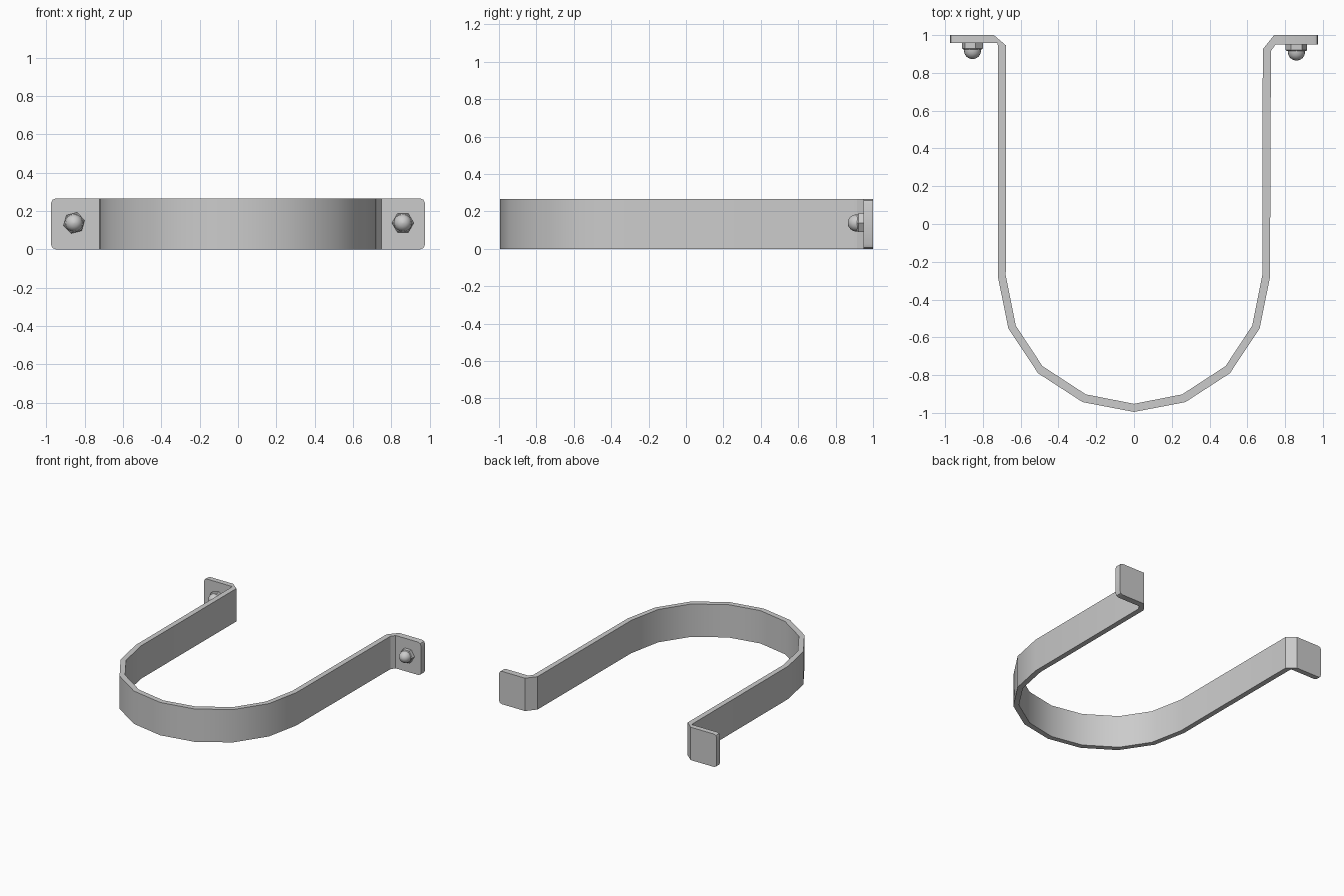
import bpy, bmesh, math

if "Cube" in bpy.data.objects:
    bpy.data.objects.remove(bpy.data.objects["Cube"])

H = 0.266  # strap width (height in z)


def finish(name, bm, angle=30):
    bmesh.ops.recalc_face_normals(bm, faces=bm.faces[:])
    me = bpy.data.meshes.new(name)
    bm.to_mesh(me)
    bm.free()
    ob = bpy.data.objects.new(name, me)
    bpy.context.collection.objects.link(ob)
    bpy.ops.object.select_all(action='DESELECT')
    ob.select_set(True)
    bpy.context.view_layer.objects.active = ob
    bpy.ops.object.shade_smooth_by_angle(angle=math.radians(angle))
    return ob


def lathe(name, x, y, z, profile, sides, turn=0.0):
    """Revolve (radius, depth) pairs about an axis pointing to -y."""
    bm = bmesh.new()
    rings = []
    for r, d in profile:
        rings.append([bm.verts.new((x + r * math.cos(turn + math.tau * i / sides), y - d,
                                    z + r * math.sin(turn + math.tau * i / sides)))
                      for i in range(sides)])
    for a, b in zip(rings, rings[1:]):
        for i in range(sides):
            j = (i + 1) % sides
            bm.faces.new((a[i], a[j], b[j], b[i]))
    bm.faces.new(rings[0])
    bm.faces.new(rings[-1])
    return finish(name, bm)


# Strap: paired (inner, outer) plan points, mirrored about the low point
arc = [((0.255, -0.902), (0.272, -0.943)),
       ((0.485, -0.752), (0.508, -0.79)),
       ((0.626, -0.538), (0.665, -0.553)),
       ((0.679, -0.272), (0.72, -0.282))]
left_end = [((0.677, 0.945), (0.72, 0.93)),
            ((0.742, 1.0), (0.722, 0.957)),
            ((0.975, 1.0), (0.975, 0.957))]
right_end = [((0.682, 0.925), (0.725, 0.915)),
             ((0.742, 1.0), (0.748, 0.949)),
             ((0.975, 1.0), (0.975, 0.949))]
left = [((-a[0], a[1]), (-b[0], b[1])) for a, b in arc + left_end]
path = left[::-1] + [((0, -0.952), (0, -0.995))] + arc + right_end

bm = bmesh.new()
loops = [[bm.verts.new((*p, z)) for p, z in ((a, 0), (b, 0), (b, H), (a, H))]
         for a, b in path]
for s, t in zip(loops, loops[1:]):
    for i in range(4):
        j = (i + 1) % 4
        bm.faces.new((s[i], s[j], t[j], t[i]))
bm.faces.new(loops[0])
bm.faces.new(loops[-1])
# Rounded flange corners
corners = [e for e in bm.edges
           if all(abs(v.co.x) > 0.97 for v in e.verts)
           and abs(e.verts[0].co.z - e.verts[1].co.z) < 1e-4]
bmesh.ops.bevel(bm, geom=corners, offset=0.025, segments=2, profile=0.5, affect='EDGES')
finish("strap", bm)

# Hex nuts with domed caps
R = 0.046
dome = [(R, 0.0), (R, 0.012)]
dome += [(R * math.cos(t), 0.012 + R * math.sin(t))
         for t in (math.radians(a) for a in (22, 44, 66, 86))]
for side, x, y, turn in (("left", -0.855, 0.957, 0.25), ("right", 0.86, 0.949, 0.0)):
    lathe(side + "_hex_nut", x, y + 0.004, 0.138,
          [(0.057, 0.0), (0.057, 0.032), (0.05, 0.038)], 6, turn)
    lathe(side + "_domed_cap", x, y - 0.026, 0.138, dome, 16)
